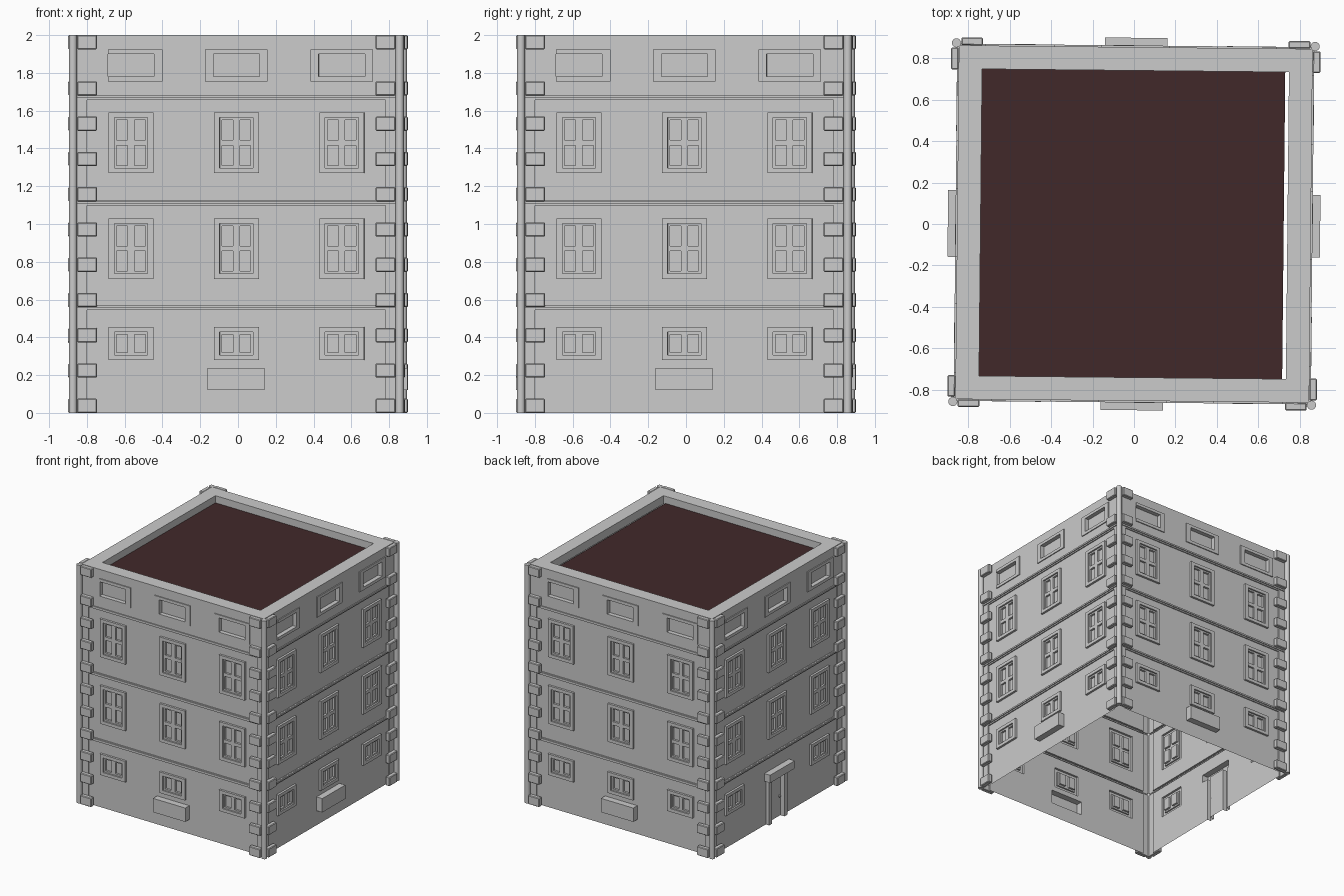
import bpy, bmesh, math
from mathutils import Matrix, Vector

if "Cube" in bpy.data.objects:
    bpy.data.objects.remove(bpy.data.objects["Cube"])

TILT = math.radians(-0.58)
PANEL, BORDER, BAND = 0.844, 0.853, 0.861
SIDES = ["front", "left", "back", "right"]


def material(name, rgb):
    m = bpy.data.materials.new(name)
    m.use_nodes = True
    m.diffuse_color = (*rgb, 1)
    m.node_tree.nodes["Principled BSDF"].inputs["Base Color"].default_value = (*rgb, 1)
    return m


STONE = material("grey stone", (0.6, 0.6, 0.6))
ROOF = material("dark brown roof", (0.053, 0.022, 0.023))


def finish(bm, name, mat, turn=0):
    """Turn the part to its side of the building and link it."""
    bm.transform(Matrix.Rotation(turn * math.pi / 2 + TILT, 4, "Z"))
    mesh = bpy.data.meshes.new(name)
    bm.to_mesh(mesh)
    bm.free()
    mesh.materials.append(mat)
    ob = bpy.data.objects.new(name, mesh)
    bpy.context.scene.collection.objects.link(ob)
    return ob


def add_box(bm, lo, hi):
    lo, hi = Vector(lo), Vector(hi)
    m = Matrix.Translation((lo + hi) / 2) @ Matrix.Diagonal((*(hi - lo), 1))
    bmesh.ops.create_cube(bm, size=1, matrix=m)


def relief(rects):
    """Stepped wall skin: later rectangles (u0, u1, z0, z1, depth) cover earlier ones."""
    us = sorted({round(v, 4) for r in rects for v in r[:2]})
    zs = sorted({round(v, 4) for r in rects for v in r[2:4]})
    bm, cache = bmesh.new(), {}

    def vert(u, d, z):
        key = (u, d, z)
        if key not in cache:
            cache[key] = bm.verts.new((u, -d, z))
        return cache[key]

    def quad(*pts):
        bm.faces.new([vert(*p) for p in pts])

    def depth(i, j):
        u, z = (us[i] + us[i + 1]) / 2, (zs[j] + zs[j + 1]) / 2
        return [r[4] for r in rects if r[0] < u < r[1] and r[2] < z < r[3]][-1]

    nu, nz = len(us) - 1, len(zs) - 1
    grid = [[depth(i, j) for j in range(nz)] for i in range(nu)]
    for i in range(nu):
        for j in range(nz):
            d, u0, u1, z0, z1 = grid[i][j], us[i], us[i + 1], zs[j], zs[j + 1]
            quad((u0, d, z0), (u1, d, z0), (u1, d, z1), (u0, d, z1))
            if i + 1 < nu and grid[i + 1][j] != d:
                e = grid[i + 1][j]
                quad((u1, d, z0), (u1, e, z0), (u1, e, z1), (u1, d, z1))
            if j + 1 < nz and grid[i][j + 1] != d:
                e = grid[i][j + 1]
                quad((u0, d, z1), (u1, d, z1), (u1, e, z1), (u0, e, z1))
    bmesh.ops.dissolve_limit(bm, angle_limit=0.01, verts=bm.verts, edges=bm.edges)
    return bm


def window(c, z0, z1, rows):
    """Raised frame, inner sash and two columns of sunken panes."""
    out = [(c - 0.119, c + 0.119, z0, z1, PANEL + 0.018),
           (c - 0.088, c + 0.088, z0 + 0.027, z1 - 0.027, PANEL + 0.005)]
    lo, hi = z0 + 0.04, z1 - 0.04
    step = (hi - lo + 0.028) / rows
    for r in range(rows):
        for s in (-1, 1):
            a, b = sorted((c + s * 0.018, c + s * 0.076))
            out.append((a, b, lo + r * step, lo + (r + 1) * step - 0.028, PANEL - 0.012))
    return out


def wall(k):
    rects = [(-BORDER, BORDER, 0, 2, BORDER)]
    # storey panels under projecting bands
    for base, top in ((0, 0.546), (0.572, 1.098), (1.124, 1.656)):
        rects.append((-0.79, 0.79, base, top, PANEL))
        rects.append((-BORDER, BORDER, top + 0.011, top + 0.024, BAND))
    for c in (-0.558, 0, 0.558):
        for z in (0.71, 1.27):
            rects += window(c, z, z + 0.32, 2)
        if k < 3 or c:
            rects += window(c, 0.28, 0.456, 1)
        # attic recesses; the first one has no frame on its outer end
        edge = 0.122 if c < 0 else 0.166
        rects.append((c - edge, c + 0.166, 1.755, 1.925, BAND))
        rects.append((c - 0.122, c + 0.122, 1.78, 1.9, BORDER - 0.028))
    if k < 3:
        rects.append((-0.153, 0.149, 0.122, 0.238, 0.898))
    else:
        # doorway with posts and lintel
        rects.append((-0.095, 0.065, 0, 0.37, PANEL - 0.008))
        for u in (-0.135, 0.065):
            rects.append((u, u + 0.04, 0, 0.37, PANEL + 0.031))
        rects.append((-0.155, 0.167, 0.37, 0.435, 0.898))
    finish(relief(rects), SIDES[k] + "_wall", STONE, k)

    # corner blocks up both edges
    bm = bmesh.new()
    for z in [n * 0.1867 for n in range(10)] + [1.925]:
        for s in (-1, 1):
            a, b = sorted((s * 0.737, s * 0.842))
            add_box(bm, (a, -0.891, z), (b, -BORDER - 0.001, z + 0.075))
    bmesh.ops.bevel(bm, geom=bm.edges[:], offset=0.005, segments=1, affect="EDGES")
    finish(bm, SIDES[k] + "_corner_blocks", STONE, k)

    # round corner post
    bm = bmesh.new()
    bmesh.ops.create_cone(bm, cap_ends=True, segments=16, radius1=0.022, radius2=0.022,
                          depth=2, matrix=Matrix.Translation((0.865, -0.865, 1)))
    post = finish(bm, SIDES[k] + "_corner_post", STONE, k)
    bpy.context.view_layer.objects.active = post
    post.select_set(True)
    bpy.ops.object.shade_smooth_by_angle(angle=math.radians(40))
    post.select_set(False)

    # parapet top and inner face
    bm = bmesh.new()
    prev = None
    for h, z in ((BORDER, 2), (0.74, 2), (0.74, 1.93)):
        ring = [bm.verts.new((s * h, -h, z)) for s in (-1, 1)]
        if prev:
            bm.faces.new((prev[0], prev[1], ring[1], ring[0]))
        prev = ring
    finish(bm, SIDES[k] + "_parapet", STONE, k)


for k in range(4):
    wall(k)

# door knob
bm = bmesh.new()
bmesh.ops.create_icosphere(bm, subdivisions=2, radius=0.01,
                           matrix=Matrix.Translation((0.045, -PANEL, 0.17)))
finish(bm, "door_knob", STONE, 3)

# roof sheet, a little short of the parapet on one side
bm = bmesh.new()
bm.faces.new([bm.verts.new((x, y, 1.94)) for x, y in
              ((-0.74, -0.74), (0.722, -0.74), (0.722, 0.74), (-0.74, 0.74))])
finish(bm, "roof", ROOF)
